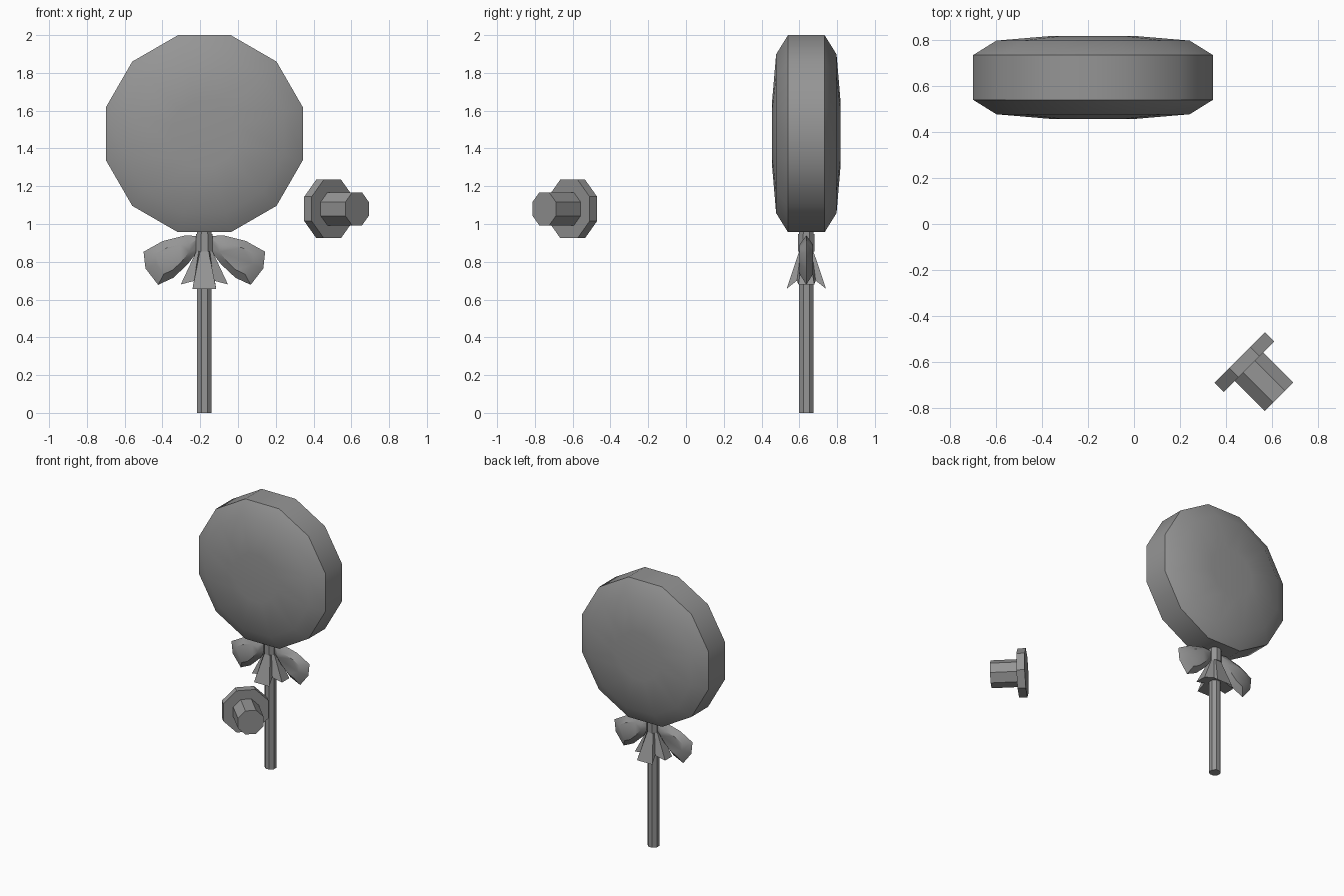
import bpy, bmesh, math
from mathutils import Vector, Matrix

if "Cube" in bpy.data.objects:
    bpy.data.objects.remove(bpy.data.objects["Cube"])

grey = bpy.data.materials.new("mid grey")
grey.diffuse_color = (0.30, 0.30, 0.30, 1)
grey.use_nodes = True
grey.node_tree.nodes["Principled BSDF"].inputs["Base Color"].default_value = grey.diffuse_color
CX, CY = -0.178, 0.637        # shared axis of the lollipop


def make(name, verts, faces, matrix=None):
    bm = bmesh.new()
    vs = [bm.verts.new(v) for v in verts]
    for f in faces:
        bm.faces.new([vs[i] for i in f])
    if matrix:
        bm.transform(matrix)
    bmesh.ops.recalc_face_normals(bm, faces=bm.faces)
    mesh = bpy.data.meshes.new(name)
    bm.to_mesh(mesh)
    bm.free()
    mesh.materials.append(grey)
    ob = bpy.data.objects.new(name, mesh)
    bpy.context.collection.objects.link(ob)
    bpy.ops.object.select_all(action='DESELECT')
    ob.select_set(True)
    bpy.context.view_layer.objects.active = ob
    bpy.ops.object.shade_smooth_by_angle(angle=math.radians(40))
    return ob


def loft(name, rings, matrix=None):
    """Skin equal-length rings and cap both ends."""
    n = len(rings[0])
    faces = [(k*n + i, k*n + (i+1) % n, (k+1)*n + (i+1) % n, (k+1)*n + i)
             for k in range(len(rings) - 1) for i in range(n)]
    faces += [range(n), range((len(rings)-1)*n, len(rings)*n)]
    return make(name, [v for r in rings for v in r], faces, matrix)


def ring(n, r, z):
    """Regular polygon with a flat side facing each axis."""
    a = [2*math.pi*(i + 0.5)/n for i in range(n)]
    return [(r*math.cos(t), r*math.sin(t), z) for t in a]


def lathe(name, n, profile, matrix):
    return loft(name, [ring(n, r, z) for r, z in profile], matrix)


base = Matrix.Translation((CX, CY, 0))

# Candy disc: domed twelve-sided drum on its edge
lathe("candy", 12, [(0.18, -0.181), (0.435, -0.16), (0.54, -0.097),
                    (0.54, 0.097), (0.435, 0.16), (0.18, 0.181)],
      Matrix.Translation((CX, CY, 1.478)) @ Matrix.Rotation(math.pi/2, 4, 'X'))

# Stick and ribbon knot
lathe("stick", 8, [(0.041, 0), (0.041, 0.97)], base)
lathe("knot", 8, [(0.047, 0.855), (0.047, 0.948)], base)

# Pleated wrapper skirt: four flared panels with folds between them
top, hem = [], []
for q in range(4):
    for deg, r, z in ((-31, 0.122, 0.657), (31, 0.122, 0.657), (45, 0.07, 0.70)):
        if q % 2 == 0 and deg != 45:
            deg, r, z = deg*0.6, 0.132, 0.68
        a = math.radians(deg + 90*q)
        hem.append((r*math.cos(a), r*math.sin(a), z))
        top.append((0.04*math.cos(a), 0.04*math.sin(a), 0.865))
loft("wrapper_skirt", [top, hem], base)

# Bow loops: lens-shaped lobes mirrored about the stick
outline = [(0.02, 0.935), (0.10, 0.94), (0.22, 0.91), (0.322, 0.853),
           (0.312, 0.765), (0.245, 0.678), (0.165, 0.715), (0.09, 0.785), (0.02, 0.875)]
for name, s in (("bow_right", 1), ("bow_left", -1)):
    mid = Vector((0.17, 0.82))
    inner = [mid + (Vector(p) - mid)*0.6 for p in outline]
    loft(name, [[(s*p[0], -0.035, p[1]) for p in inner],
                [(s*p[0], 0, p[1]) for p in outline],
                [(s*p[0], 0.035, p[1]) for p in inner]], base)

# Separate peg with a flange, pointing diagonally forward
aim = Vector((1, -1, 0)).to_track_quat('Z', 'Y').to_matrix().to_4x4()
place = Matrix.Translation((0.48, -0.60, 1.08)) @ aim
lathe("flange", 8, [(0.168, -0.028), (0.168, 0.028)], place)
lathe("peg", 8, [(0.095, 0.0), (0.095, 0.213)], place)
